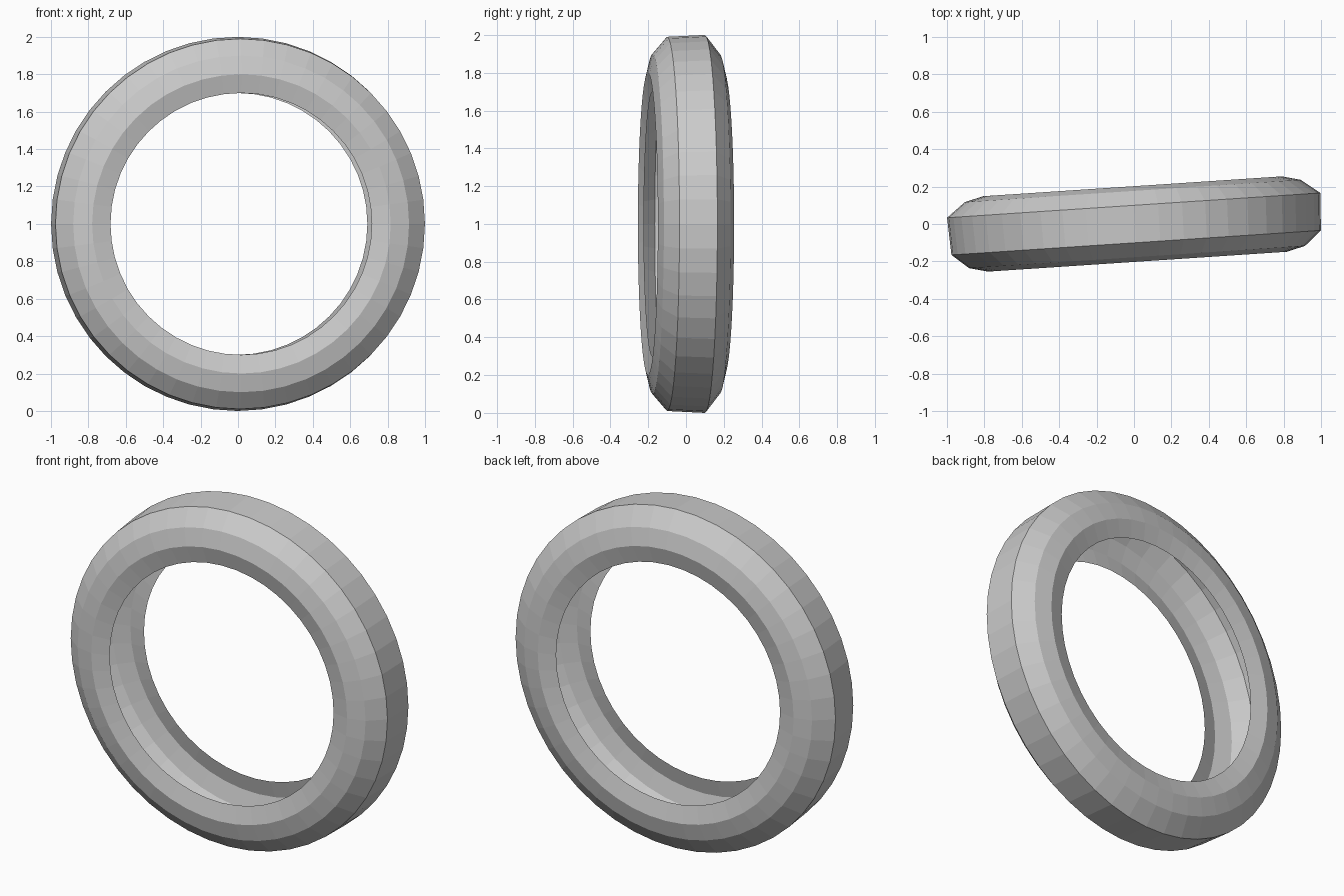
import bpy, bmesh
from math import sin, cos, pi, radians

if "Cube" in bpy.data.objects:
    bpy.data.objects.remove(bpy.data.objects["Cube"])

SEGMENTS = 48
TURN = radians(3.8)

# open, hollow tyre cross-section: (radius, position along the axle), front to back
tyre_profile = [
    (0.70, -0.177), (0.80, -0.202), (0.90, -0.177), (0.99, -0.10),
    (1.00, 0.10), (0.90, 0.177), (0.80, 0.202), (0.70, 0.177),
]


def lathe(name, points, segments):
    """Spin an open profile around the y axis into a thin shell."""
    bm = bmesh.new()
    rings = []
    for i in range(segments):
        a = 2 * pi * i / segments
        rings.append([bm.verts.new((r * cos(a), y, r * sin(a))) for r, y in points])
    for i in range(segments):
        a, b = rings[i], rings[(i + 1) % segments]
        for j in range(len(points) - 1):
            bm.faces.new((a[j], a[j + 1], b[j + 1], b[j]))
    bmesh.ops.recalc_face_normals(bm, faces=bm.faces[:])
    mesh = bpy.data.meshes.new(name)
    bm.to_mesh(mesh)
    bm.free()
    obj = bpy.data.objects.new(name, mesh)
    bpy.context.collection.objects.link(obj)
    return obj


# tyre, turned slightly about the vertical
tyre = lathe("tyre", tyre_profile, SEGMENTS)
tyre.rotation_euler.z = TURN
tyre.location = (0.005, 0, 1.0)
